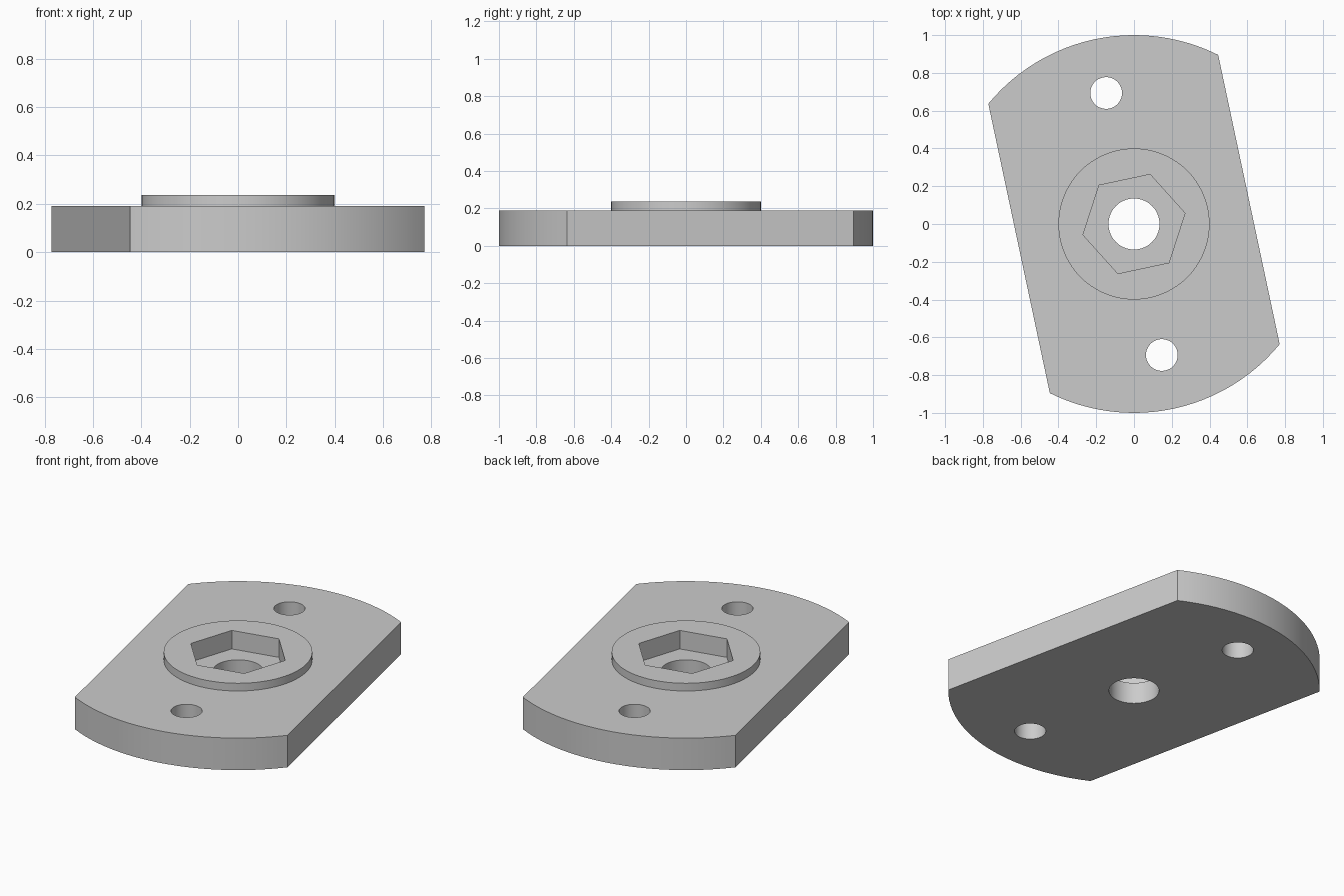
import bpy
import bmesh
from math import radians, sin, cos, acos, pi

cube = bpy.data.objects.get("Cube")
if cube:
    bpy.data.objects.remove(cube)

TURN = radians(12)      # plate and socket are turned about z
HALF_WIDTH = 0.622
PLATE_TOP, BOSS_TOP, SOCKET_FLOOR = 0.19, 0.236, 0.126

grey = bpy.data.materials.new("light_grey")
grey.use_nodes = True
grey.diffuse_color = (0.6, 0.6, 0.6, 1)
grey.node_tree.nodes["Principled BSDF"].inputs["Base Color"].default_value = grey.diffuse_color


def prism(name, outline, z0, z1):
    """Extrude a closed outline from z0 to z1."""
    bm = bmesh.new()
    face = bm.faces.new([bm.verts.new((x, y, z0)) for x, y in outline])
    top = bmesh.ops.extrude_face_region(bm, geom=[face])["geom"]
    bmesh.ops.translate(bm, vec=(0, 0, z1 - z0),
                        verts=[v for v in top if isinstance(v, bmesh.types.BMVert)])
    bmesh.ops.recalc_face_normals(bm, faces=bm.faces)
    mesh = bpy.data.meshes.new(name)
    bm.to_mesh(mesh)
    bm.free()
    mesh.materials.append(grey)
    obj = bpy.data.objects.new(name, mesh)
    bpy.context.collection.objects.link(obj)
    return obj


def ring(radius, sides, cx=0, cy=0, turn=0):
    return [(cx + radius * cos(turn + 2 * pi * i / sides),
             cy + radius * sin(turn + 2 * pi * i / sides)) for i in range(sides)]


def combine(target, tool, operation):
    """Apply a boolean and discard the tool object."""
    mod = target.modifiers.new(operation, 'BOOLEAN')
    mod.operation, mod.solver, mod.object = operation, 'EXACT', tool
    tool.hide_render = True
    bpy.context.view_layer.objects.active = target
    bpy.ops.object.modifier_apply(modifier=mod.name)
    bpy.data.objects.remove(tool)


# Plate: a disc with two parallel straight sides
start = acos(HALF_WIDTH)
STEPS = 24
outline = []
for side in (0, pi):
    for i in range(STEPS + 1):
        a = TURN + side + start + (pi - 2 * start) * i / STEPS
        outline.append((cos(a), sin(a)))
flange = prism("flange_plate", outline, 0, PLATE_TOP)

# Raised round boss
combine(flange, prism("boss", ring(0.4, 72), PLATE_TOP - 0.05, BOSS_TOP), 'UNION')

# Hexagonal socket and central bore
combine(flange, prism("socket_cutter", ring(0.276, 6, turn=TURN), SOCKET_FLOOR, 0.4), 'DIFFERENCE')
combine(flange, prism("bore_cutter", ring(0.135, 64), -0.1, 0.4), 'DIFFERENCE')

# Two bolt holes on the long axis
for sign in (1, -1):
    cx, cy = -sign * 0.709 * sin(TURN), sign * 0.709 * cos(TURN)
    combine(flange, prism("bolt_hole_cutter", ring(0.084, 48, cx, cy), -0.1, 0.4), 'DIFFERENCE')

# Smooth the round walls, keep the corners crisp
bpy.ops.object.select_all(action='DESELECT')
flange.select_set(True)
bpy.context.view_layer.objects.active = flange
bpy.ops.object.shade_smooth_by_angle(angle=radians(20))
